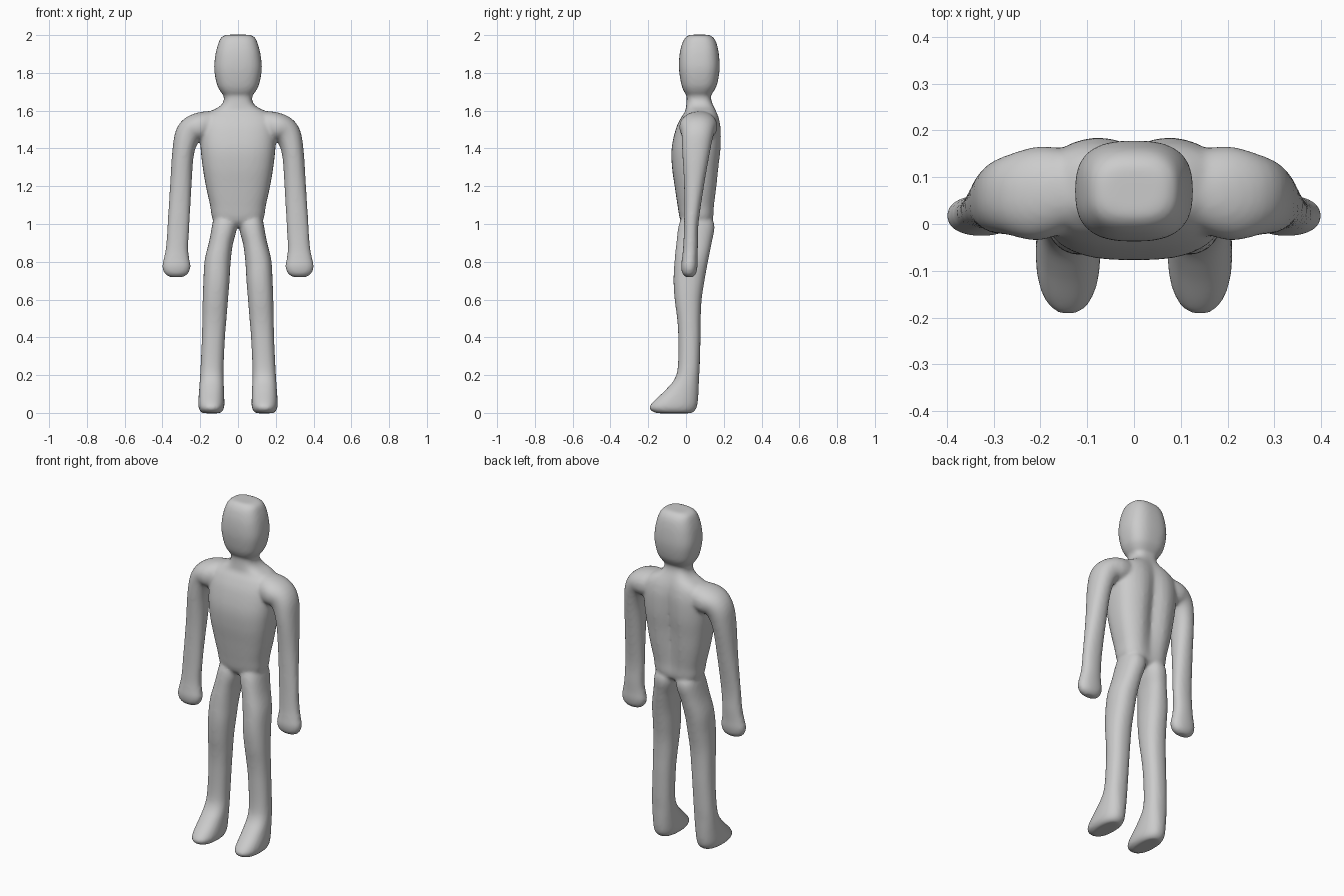
import bpy, bmesh, math
from mathutils import Vector

cube = bpy.data.objects.get("Cube")
if cube:
    bpy.data.objects.remove(cube, do_unlink=True)

skin = bpy.data.materials.new("plain grey")
skin.use_nodes = True
GREY = (0.6, 0.6, 0.6, 1)
skin.diffuse_color = GREY
skin.node_tree.nodes["Principled BSDF"].inputs["Base Color"].default_value = GREY

SIDES, STEPS = 40, 5


def spline(rows):
    """Smoothly interpolate between cross-sections."""
    out = []
    for i in range(len(rows) - 1):
        a, b, c, d = (rows[min(max(i + k, 0), len(rows) - 1)] for k in (-1, 0, 1, 2))
        for s in range(STEPS):
            t = s / STEPS
            out.append([q + t / 2 * (r - p + t * (2*p - 5*q + 4*r - v + t * (3*q - p - 3*r + v)))
                        for p, q, r, v in zip(a, b, c, d)])
    return out + [list(rows[-1])]


def power(v, n):
    return math.copysign(abs(v) ** (2 / n), v)


def loft(bm, rows, n, mirror=1, groove=0):
    """Rows are (x, z, half width, front y, back y); rings follow the path."""
    rows = spline(rows)
    rings = []
    for i, (x, z, w, front, back) in enumerate(rows):
        p, q = rows[max(i - 1, 0)], rows[min(i + 1, len(rows) - 1)]
        along = Vector((q[0] - p[0], 0, q[1] - p[1])).normalized()
        across = Vector((along.z, 0, -along.x))
        dent = groove * max(0, math.sin(math.pi * (z - 0.95) / 0.72)) if z < 1.67 else 0
        ring = []
        for k in range(SIDES):
            a = 2 * math.pi * k / SIDES
            co = Vector((x, (front + back) / 2, z)) + across * w * power(math.cos(a), n)
            co.y += (back - front) / 2 * power(math.sin(a), n)
            if math.sin(a) > 0:
                co.y -= dent * math.exp(-(co.x / 0.045) ** 2)
            co.x *= mirror
            ring.append(bm.verts.new(co))
        rings.append(ring)
    for lo, hi in zip(rings, rings[1:]):
        for k in range(SIDES):
            j = (k + 1) % SIDES
            bm.faces.new((lo[k], lo[j], hi[j], hi[k]))
    bm.faces.new(rings[0])
    bm.faces.new(rings[-1])


# Torso, neck and head, from the hips up
trunk = [
    (0, .985, .06, 0, .1), (0, 1.02, .13, -.03, .145), (0, 1.1, .148, -.045, .155),
    (0, 1.2, .17, -.06, .168), (0, 1.3, .187, -.074, .178), (0, 1.4, .198, -.076, .189),
    (0, 1.5, .2, -.055, .189), (0, 1.56, .19, -.028, .178), (0, 1.595, .15, -.005, .165),
    (0, 1.62, .1, 0, .153), (0, 1.65, .076, .003, .138), (0, 1.68, .077, .003, .132),
    (0, 1.7, .092, -.01, .145), (0, 1.74, .112, -.025, .165), (0, 1.82, .126, -.037, .178),
    (0, 1.9, .119, -.034, .174), (0, 1.96, .103, -.019, .161), (0, 1.99, .087, 0, .142),
    (0, 2.002, .06, .02, .12)]

# Arm from the shoulder to the rounded hand
arm = [
    (.1, 1.52, .08, .0, .155), (.2, 1.515, .076, -.035, .166), (.26, 1.48, .07, -.024, .148),
    (.29, 1.38, .058, -.02, .127), (.303, 1.2, .057, -.01, .095), (.315, 1, .058, -.01, .066),
    (.322, .88, .059, -.015, .063), (.325, .82, .067, -.021, .061), (.326, .775, .075, -.026, .061),
    (.326, .738, .063, -.019, .053), (.326, .719, .036, 0, .036)]

# Leg from the hip to the sole
leg = [
    (.075, 1.08, .045, 0, .1), (.07, 1, .065, -.037, .15), (.09, .9, .063, -.051, .136),
    (.108, .8, .069, -.061, .116), (.114, .7, .069, -.066, .098), (.12, .6, .067, -.06, .083),
    (.125, .5, .064, -.047, .078), (.13, .4, .061, -.041, .077), (.137, .25, .061, -.043, .073),
    (.139, .18, .063, -.06, .069), (.14, .12, .066, -.11, .067), (.141, .06, .069, -.173, .063),
    (.141, .03, .068, -.194, .057), (.141, .01, .06, -.182, .046), (.141, -.002, .045, -.155, .03)]

bm = bmesh.new()
loft(bm, trunk, 2.7, groove=.03)
for side in (1, -1):
    loft(bm, arm, 2.2, side)
    loft(bm, leg, 2.3, side)
bmesh.ops.recalc_face_normals(bm, faces=bm.faces)

mesh = bpy.data.meshes.new("body")
bm.to_mesh(mesh)
bm.free()
mesh.materials.append(skin)
body = bpy.data.objects.new("body", mesh)
bpy.context.collection.objects.link(body)

# Fuse the limbs into one skin and soften the joints
fuse = body.modifiers.new("fuse", "REMESH")
fuse.mode = "VOXEL"
fuse.voxel_size = 0.009
fuse.use_smooth_shade = True
soften = body.modifiers.new("soften", "SMOOTH")
soften.factor = 0.5
soften.iterations = 8
for poly in mesh.polygons:
    poly.use_smooth = True
